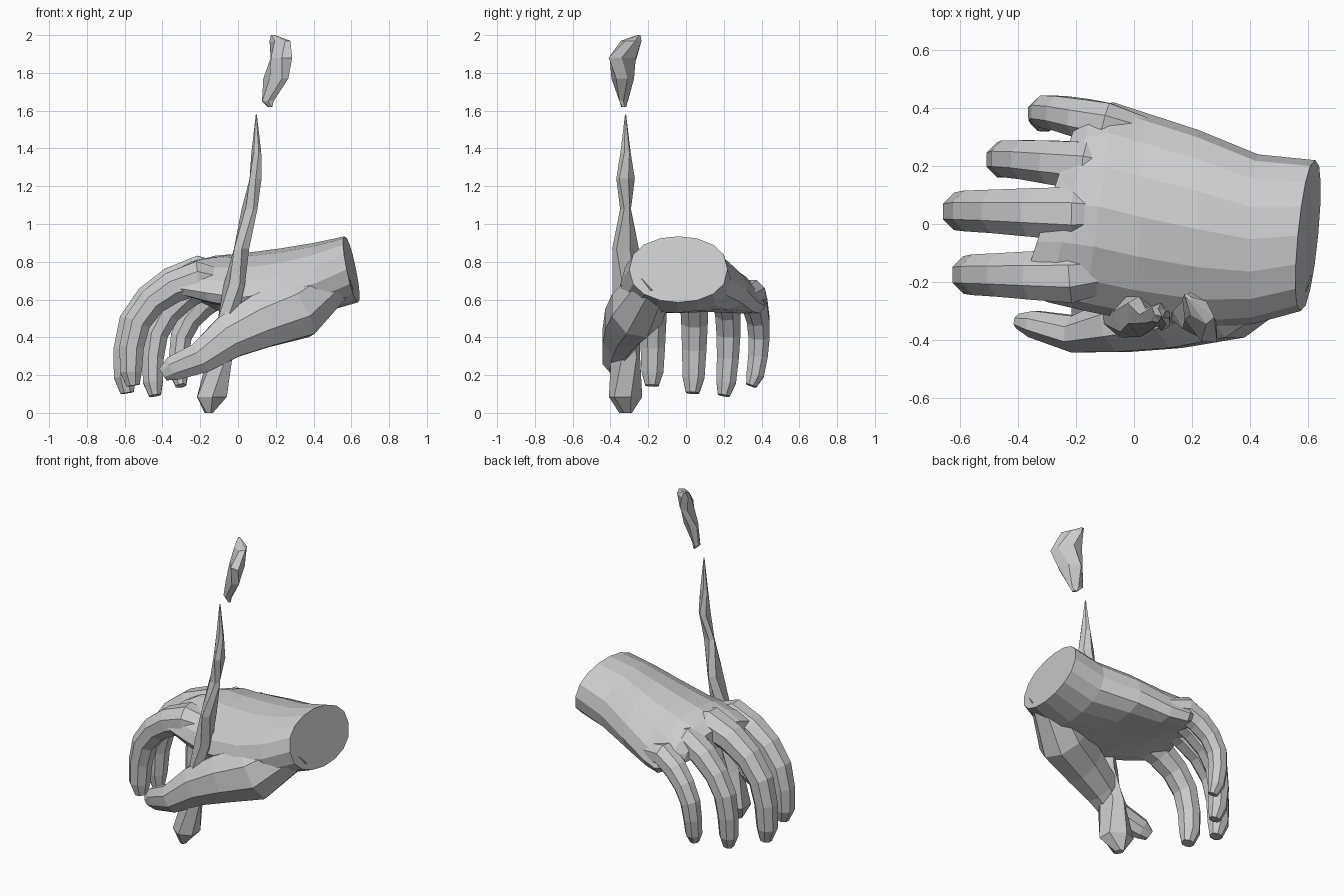
import bpy, bmesh
from math import cos, sin, pi, radians
from mathutils import Vector

if "Cube" in bpy.data.objects:
    bpy.data.objects.remove(bpy.data.objects["Cube"])


def skin(name, rings):
    """Closed flat-faced mesh through a list of equal-length point rings."""
    bm = bmesh.new()
    vs = [[bm.verts.new(p) for p in r] for r in rings]
    n = len(vs[0])
    for a, b in zip(vs, vs[1:]):
        for i in range(n):
            j = (i + 1) % n
            bm.faces.new((a[i], a[j], b[j], b[i]))
    bm.faces.new(vs[0][::-1])
    bm.faces.new(vs[-1])
    bmesh.ops.recalc_face_normals(bm, faces=bm.faces)
    me = bpy.data.meshes.new(name)
    bm.to_mesh(me)
    bm.free()
    ob = bpy.data.objects.new(name, me)
    bpy.context.collection.objects.link(ob)
    return ob


def digit(name, pts, sides, depths, n=8):
    """Tube along pts with elliptical rings square to the path."""
    rings = []
    for i, p in enumerate(pts):
        t = (pts[min(i + 1, len(pts) - 1)] - pts[max(i - 1, 0)]).normalized()
        side = Vector((0, 1, 0))
        side = (side - side.dot(t) * t).normalized()
        up = t.cross(side)
        rings.append([p + side * sides[i] * cos(a) + up * depths[i] * sin(a)
                      for a in [2 * pi * (k + .5) / n for k in range(n)]])
    return skin(name, rings)


def finger(name, x, y, z, length, bow, extra, radius):
    """All fingers share one curl; extra bends the root, bow swings it outward."""
    pts = [Vector((x + .2, y * .85, z - .03)), Vector((x, y, z))]
    for i, heading in enumerate((20, 35, 54, 77, 88, 99)):
        a = radians(heading + extra * (1 - i / 5))
        step = length * (.1 if i == 5 else .18)
        nxt = pts[-1] + Vector((-cos(a), 0, -sin(a))) * step
        nxt.y = y + bow * sin(pi * (i + 1) / 6)
        pts.append(nxt)
    r = [radius * k for k in (.65, 1, .9, .81, .76, .7, .63, .38)]
    return digit(name, pts, r, r)


def palm_ring(x, y0, y1, zt, zb, n=16):
    """Cross-section that arches, and skews, more toward the knuckles."""
    yc, zc, out = (y0 + y1) / 2, (zt + zb) / 2, []
    droop = .8 * min(1, (.6 - x) / .6)
    kz = -.5 * max(0, x - .2)
    ky = (.6 if x > .2 else 1.3) * (x - .2) ** 2
    for k in range(n):
        c, s = cos(2 * pi * k / n), sin(2 * pi * k / n)
        y = yc + (y1 - y0) / 2 * c
        z = zc + (zt - zb) / 2 * abs(s) ** .85 * (1 if s > 0 else -1)
        out.append((x + kz * (z - zc) + ky * (y - yc), y, z - droop * y * y))
    return out


def sliver(name, rows, phase, n=6):
    """Upright faceted shard: rows of (x, y, z, x radius, y radius)."""
    return skin(name, [[(x + rx * cos(a), y + ry * cos(a + phase), z)
                        for a in [2 * pi * k / n + .5 * (i % 2) for k in range(n)]]
                       for i, (x, y, z, rx, ry) in enumerate(rows)])


# palm from wrist cut to knuckles
hand = skin("hand", [palm_ring(*s) for s in (
    (.60, -.30, .22, .935, .585), (.42, -.345, .24, .90, .53),
    (.22, -.36, .325, .87, .53), (.02, -.335, .385, .845, .55),
    (-.12, -.30, .42, .835, .58), (-.22, -.27, .40, .81, .62),
    (-.30, -.23, .32, .76, .64))])

# fingers
digits = [finger("index", -.22, -.18, .71, .74, .005, 0, .10),
          finger("middle", -.21, .035, .74, .83, .01, 0, .10),
          finger("ring", -.17, .20, .69, .715, .025, 12, .09),
          finger("pinky", -.10, .345, .63, .57, .042, 15, .08)]

# thumb with its fleshy base blending into the palm
thumb = ((.54, -.15, .725, .10, .11), (.31, -.26, .55, .15, .175),
         (.12, -.315, .485, .125, .155), (-.05, -.35, .40, .10, .125),
         (-.2, -.38, .29, .068, .09), (-.345, -.345, .235, .05, .07),
         (-.395, -.335, .205, .028, .04))
digits.append(digit("thumb", [Vector(p[:3]) for p in thumb],
                    [p[3] for p in thumb], [p[4] for p in thumb]))

# fuse all digits into the palm
bpy.context.view_layer.objects.active = hand
for part in digits:
    mod = hand.modifiers.new("fuse", 'BOOLEAN')
    mod.operation, mod.solver, mod.object = 'UNION', 'EXACT', part
    bpy.ops.object.modifier_apply(modifier=mod.name)
    bpy.data.objects.remove(part)

# leaning sliver held between thumb and index
profile = ((0, .022, .035), (.085, .09, .09), (.3, .066, .08), (.5, .058, .074),
           (.68, .056, .072), (.87, .046, .072), (1.08, .042, .03),
           (1.24, .036, .05), (1.38, .026, .028), (1.58, .003, .003))
sliver("held_sliver", [(-.155 + .2 * min(z, 1.26), -.32, z, rx, ry)
                       for z, rx, ry in profile], radians(103))

# loose chip floating above it
sliver("floating_chip", (
    (.17, -.33, 1.62, .012, .014), (.158, -.33, 1.65, .035, .025),
    (.20, -.335, 1.77, .066, .06), (.23, -.335, 1.88, .065, .083),
    (.222, -.29, 1.97, .055, .055), (.185, -.25, 2.0, .012, .01)), radians(125))
